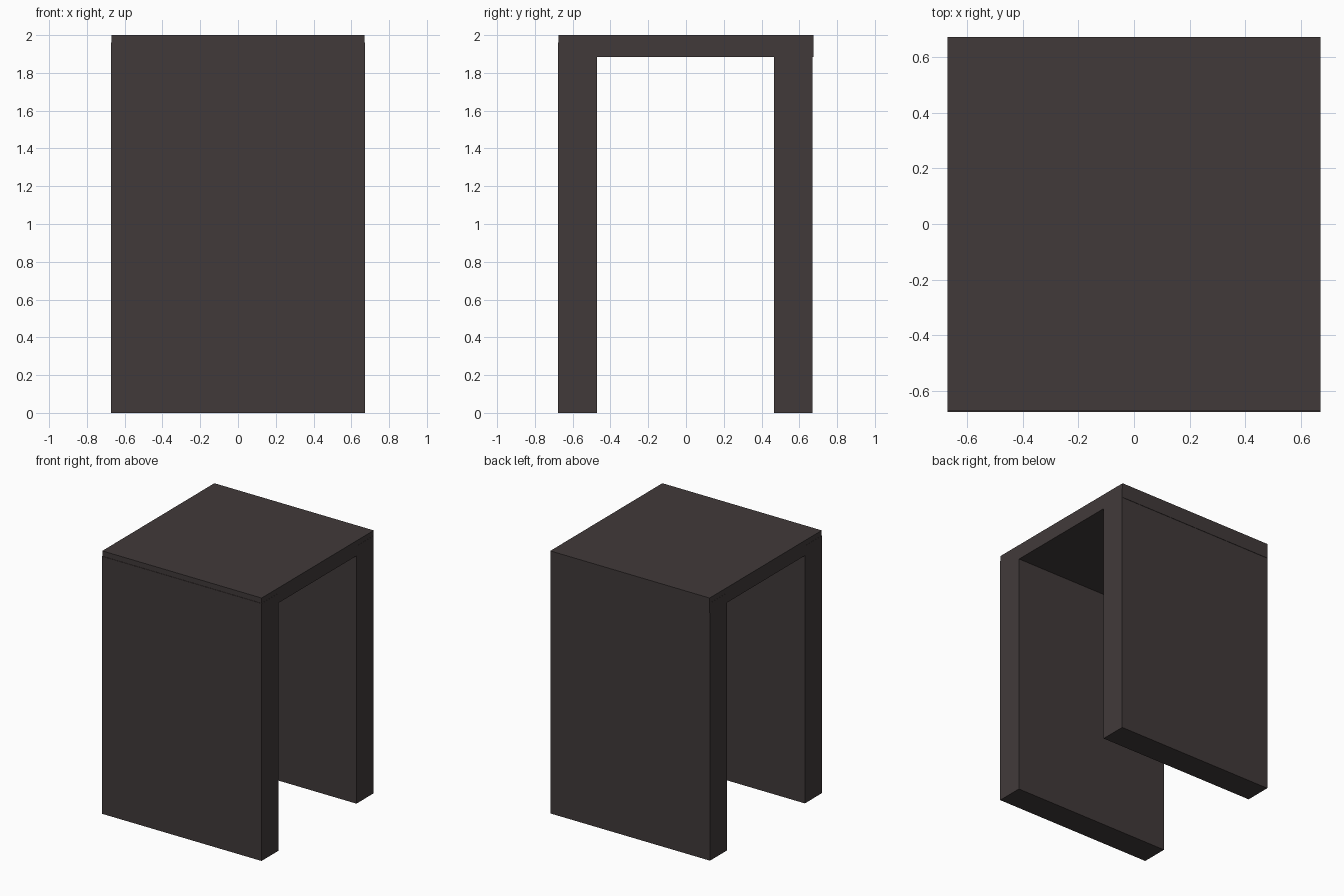
import bpy

if "Cube" in bpy.data.objects:
    bpy.data.objects.remove(bpy.data.objects["Cube"])

# Single dark brown-grey finish
mat = bpy.data.materials.new("dark_brown_grey")
mat.diffuse_color = (0.053, 0.042, 0.042, 1)
mat.use_nodes = True
mat.node_tree.nodes["Principled BSDF"].inputs["Base Color"].default_value = mat.diffuse_color


def box(name, lo, hi):
    """Axis-aligned box between two corners."""
    centre = [(a + b) / 2 for a, b in zip(lo, hi)]
    bpy.ops.mesh.primitive_cube_add(size=1, location=centre)
    ob = bpy.context.object
    ob.name = name
    ob.scale = [b - a for a, b in zip(lo, hi)]
    bpy.ops.object.transform_apply(location=False, rotation=False, scale=True)
    ob.data.materials.append(mat)
    return ob


# Top slab, very slightly offset from the legs
box("top_slab", (-0.671, -0.674, 1.885), (0.671, 0.674, 2.0))

# Two full-width panel legs, let into the slab
box("front_leg", (-0.672, -0.677, 0), (0.672, -0.47, 1.96))
box("back_leg", (-0.672, 0.465, 0), (0.672, 0.671, 1.96))
